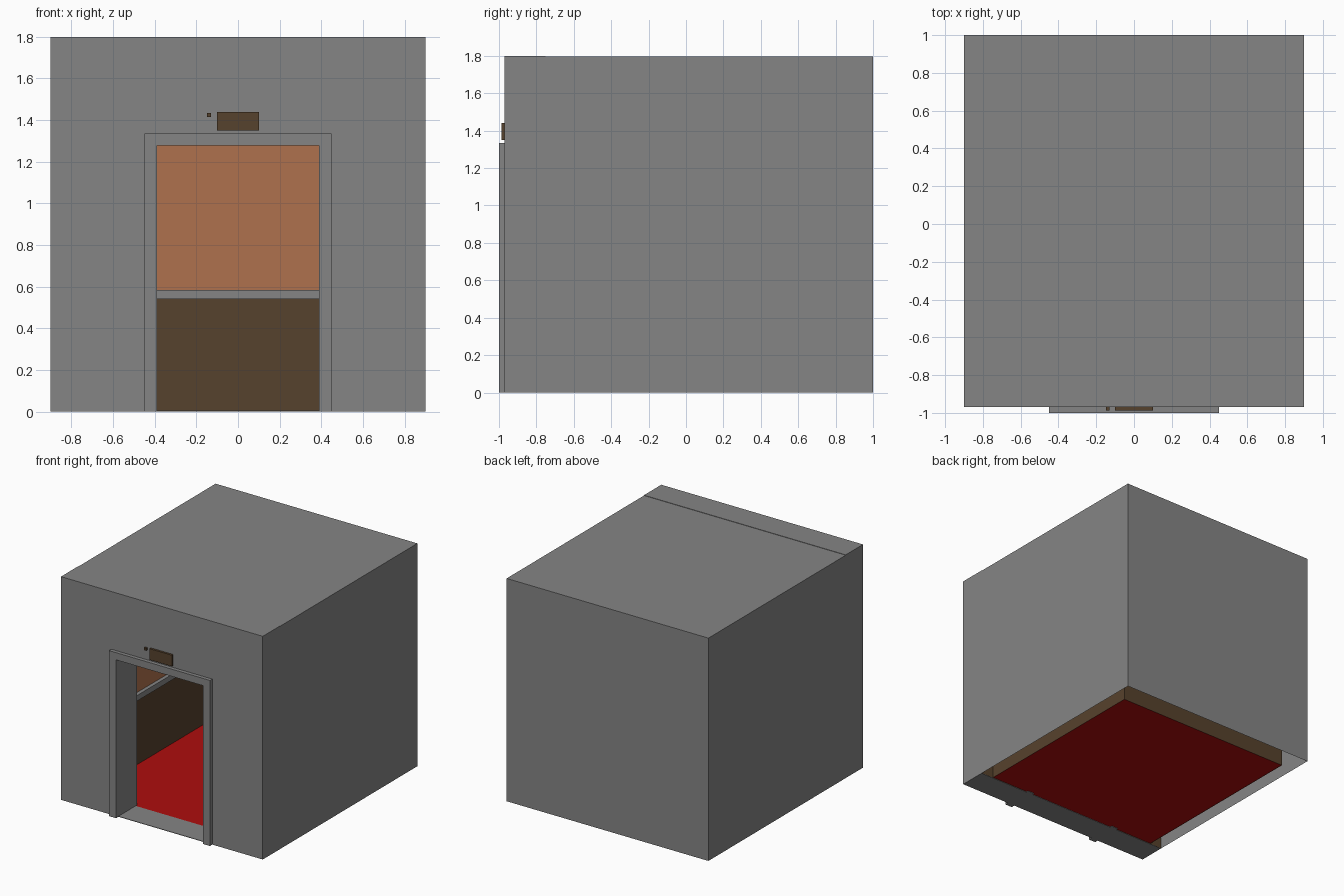
import bpy, bmesh

if "Cube" in bpy.data.objects:
    bpy.data.objects.remove(bpy.data.objects["Cube"])


def material(name, rgb):
    m = bpy.data.materials.new(name)
    m.diffuse_color = (*rgb, 1)
    m.use_nodes = True
    m.node_tree.nodes["Principled BSDF"].inputs["Base Color"].default_value = m.diffuse_color
    return m


GREY = material("grey_metal", (0.235, 0.235, 0.235))
BROWN = material("dark_brown", (0.094, 0.054, 0.026))
ORANGE = material("orange_panel", (0.43, 0.165, 0.075))
RED = material("red_carpet", (0.42, 0.004, 0.004))


def make(name, faces, mat):
    """Build an object from a list of polygons."""
    bm = bmesh.new()
    for f in faces:
        bm.faces.new([bm.verts.new(p) for p in f])
    bmesh.ops.remove_doubles(bm, verts=bm.verts, dist=1e-5)
    me = bpy.data.meshes.new(name)
    bm.to_mesh(me)
    bm.free()
    me.materials.append(mat)
    ob = bpy.data.objects.new(name, me)
    bpy.context.collection.objects.link(ob)
    return ob


def prism(name, profile, y0, y1, mat):
    """Extrude an (x, z) profile, counter-clockwise from the front, along y."""
    n = len(profile)
    faces = [[(x, y0, z) for x, z in profile],
             [(x, y1, z) for x, z in reversed(profile)]]
    for i in range(n):
        (xa, za), (xb, zb) = profile[i], profile[(i + 1) % n]
        faces.append([(xa, y0, za), (xa, y1, za), (xb, y1, zb), (xb, y0, zb)])
    return make(name, faces, mat)


def box(name, x0, x1, y0, y1, z0, z1, mat):
    return prism(name, [(x0, z0), (x1, z0), (x1, z1), (x0, z1)], y0, y1, mat)


def arch(name, wo, ho, wi, hi, y0, y1, mat):
    """Doorway shape: outer half width / height, inner half width / height."""
    pts = [(-wo, 0), (-wi, 0), (-wi, hi), (wi, hi), (wi, 0), (wo, 0), (wo, ho), (-wo, ho)]
    return prism(name, pts, y0, y1, mat)


def wall(name, a, b, z0, z1, mat):
    """Single upright sheet from a to b (x, y)."""
    return make(name, [[(*a, z0), (*b, z0), (*b, z1), (*a, z1)]], mat)


TOP, W, BACK, FRONT, INNER = 1.8, 0.9, 1.0, -0.97, -0.75
IW, IB = 0.79, 0.827          # inner half width and inner back
Z1, Z2 = 0.54, 0.585          # rail bottom and top
T = TOP - 0.003               # shell top, a hair below the front wall

# Front wall with doorway, door frame and threshold
arch("front_wall", W, TOP, 0.45, 1.335, FRONT, INNER, GREY)
arch("door_frame", 0.45, 1.335, 0.388, 1.277, -1.0, -0.73, GREY)
box("threshold", -0.388, 0.388, FRONT, INNER, 0, 0.004, GREY)

# Outer shell, open below
make("outer_shell", [
    [(W, INNER, 0), (W, BACK, 0), (W, BACK, T), (W, INNER, T)],
    [(W, BACK, 0), (-W, BACK, 0), (-W, BACK, T), (W, BACK, T)],
    [(-W, BACK, 0), (-W, INNER, 0), (-W, INNER, T), (-W, BACK, T)],
    [(-W, INNER, T), (W, INNER, T), (W, BACK, T), (-W, BACK, T)]], GREY)

# Carpet
make("floor", [[(-IW, INNER, 0.003), (IW, INNER, 0.003),
                (IW, IB, 0.003), (-IW, IB, 0.003)]], RED)

# Inner walls: dark lower panels, lighter upper panels
for part, z0, z1, mat in (("lower_panel", 0, Z1, BROWN),
                          ("upper_panel", Z1, T - 0.002, ORANGE)):
    wall("back_" + part, (-IW, IB), (IW, IB), z0, z1, mat)
    wall("left_" + part, (-IW, INNER), (-IW, IB), z0, z1, mat)
    wall("right_" + part, (IW, IB), (IW, INNER), z0, z1, mat)
    y = INNER + 0.003
    wall("front_left_" + part, (-0.45, y), (-W, y), z0, z1, mat)
    wall("front_right_" + part, (W, y), (0.45, y), z0, z1, mat)
wall("over_door_panel", (0.45, INNER + 0.003), (-0.45, INNER + 0.003), 1.335, T - 0.002, ORANGE)

# Handrail strips round the inside
D = 0.03
box("back_rail", -IW, IW, IB - D, IB, Z1, Z2, GREY)
for side, s in (("left", -1), ("right", 1)):
    x0, x1 = sorted((s * IW, s * (IW - D)))
    box(side + "_rail", x0, x1, INNER, IB - D, Z1, Z2, GREY)
    x0, x1 = sorted((s * 0.45, s * (IW - D)))
    box(side + "_front_rail", x0, x1, INNER, INNER + D, Z1, Z2, GREY)

# Display plate and small lamp above the door
box("display_plate", -0.1, 0.1, -0.987, FRONT, 1.35, 1.44, BROWN)
box("small_lamp", -0.149, -0.129, -0.987, FRONT, 1.415, 1.435, BROWN)
